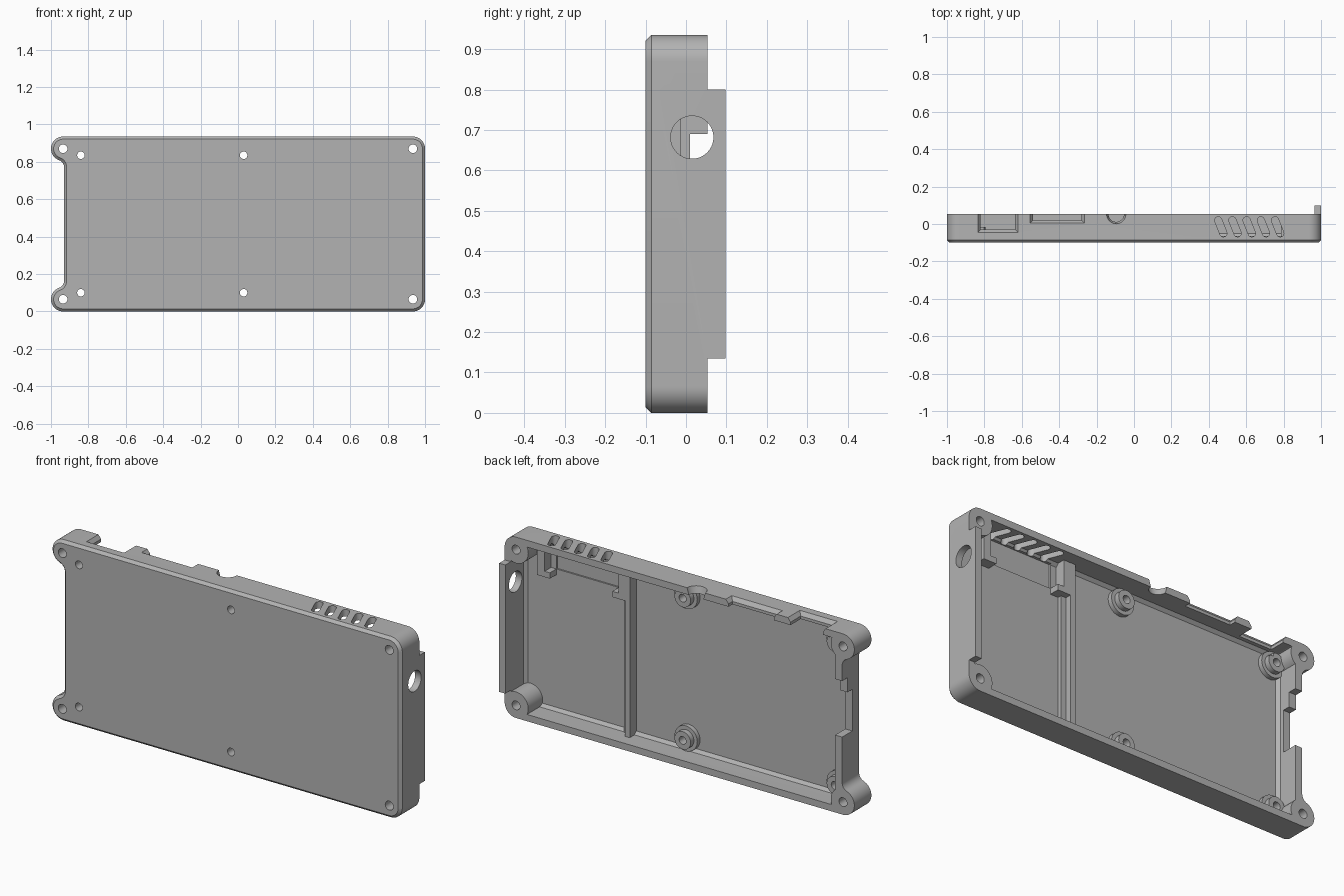
import bpy, bmesh
from math import sin, cos, radians

if "Cube" in bpy.data.objects:
    bpy.data.objects.remove(bpy.data.objects["Cube"])

FRONT, FLOOR, RIM, TAB = -0.1, -0.065, 0.053, 0.098
BACK = 0.2          # cutters reach past the open back
TOP = 0.935

grey = bpy.data.materials.new("plain_grey")
grey.use_nodes = True
grey.diffuse_color = (0.45, 0.45, 0.45, 1)
grey.node_tree.nodes["Principled BSDF"].inputs["Base Color"].default_value = grey.diffuse_color


def arc(cx, cy, r, a0, a1, n=12):
    step = (a1 - a0) / n
    return [(cx + r * cos(radians(a0 + i * step)), cy + r * sin(radians(a0 + i * step)))
            for i in range(n + 1)]


def circle(cx, cy, r, n=40):
    return arc(cx, cy, r, 0, 360, n)[:-1]


def rect(x0, y0, x1, y1):
    return [(x0, y0), (x1, y0), (x1, y1), (x0, y1)]


def loft(name, axis, start, end, a, b=None, chamfer=0):
    """Solid between profile a at start and profile b at end along an axis."""
    b = b or a
    place = {"x": lambda p, d: (d, p[0], p[1]),
             "y": lambda p, d: (p[0], d, p[1]),
             "z": lambda p, d: (p[0], p[1], d)}[axis]
    bm = bmesh.new()
    va = [bm.verts.new(place(p, start)) for p in a]
    vb = [bm.verts.new(place(p, end)) for p in b]
    cap = bm.faces.new(va)
    bm.faces.new(vb[::-1])
    for i in range(len(va)):
        j = (i + 1) % len(va)
        bm.faces.new((va[j], va[i], vb[i], vb[j]))
    bmesh.ops.recalc_face_normals(bm, faces=bm.faces)
    if chamfer:
        bmesh.ops.bevel(bm, geom=list(cap.edges), offset=chamfer, segments=1,
                        profile=0.5, affect='EDGES')
    mesh = bpy.data.meshes.new(name)
    bm.to_mesh(mesh)
    bm.free()
    mesh.materials.append(grey)
    ob = bpy.data.objects.new(name, mesh)
    bpy.context.collection.objects.link(ob)
    return ob


def box(name, x0, x1, y0, y1, z0, z1):
    return loft(name, "y", y0, y1, rect(x0, z0, x1, z1))


def cut(target, cutter):
    mod = target.modifiers.new("cut", 'BOOLEAN')
    mod.operation, mod.solver, mod.object = 'DIFFERENCE', 'EXACT', cutter
    bpy.ops.object.select_all(action='DESELECT')
    bpy.context.view_layer.objects.active = target
    target.select_set(True)
    bpy.ops.object.modifier_apply(modifier=mod.name)
    bpy.data.objects.remove(cutter)


# Outer shell outline: rounded corners, with two ears beside a recessed end
low, high, r = 0.065, 0.87, 0.065
outline = (arc(0.935, low, r, -90, 0) + arc(0.935, high, r, 0, 90)
           + arc(-0.935, high, r, 90, 250.5, 20) + arc(-0.97, 0.771, 0.04, 70.5, 0, 8)
           + arc(-0.97, 0.164, 0.04, 0, -70.5, 8) + arc(-0.935, low, r, 109.5, 270, 20))
shell = loft("case_shell", "y", FRONT, TAB, outline, chamfer=0.014)

# Hollow interior; everything cut out of it stays solid in the shell
c = 0.03
inside = (arc(0.965 - c, 0.035 + c, c, -90, 0, 6) + arc(0.965 - c, 0.9 - c, c, 0, 90, 6)
          + arc(-0.89 + c, 0.9 - c, c, 90, 180, 6) + arc(-0.89 + c, 0.035 + c, c, 180, 270, 6))
cavity = loft("cavity", "y", FLOOR, BACK, inside, chamfer=0.015)

screws = [(x, z) for x in (-0.935, 0.935) for z in (low, high)]
mounts = [(x, z) for x in (-0.84, 0.03) for z in (0.1, 0.835)]
for x, z in screws:                                     # corner bosses
    cut(cavity, loft("boss", "y", FRONT, RIM + 0.01, circle(x, z, 0.07)))
for x, z in mounts:                                     # stepped standoffs
    cut(cavity, loft("standoff_base", "y", FRONT, -0.042, circle(x, z, 0.065)))
    cut(cavity, loft("standoff", "y", FRONT, -0.015, circle(x, z, 0.046)))

# Divider rib with a lower ledge
cut(cavity, box("rib", 0.33, 0.357, FRONT, -0.012, 0, TOP))
cut(cavity, box("rib_ledge", 0.35, 0.385, FRONT, -0.045, 0, TOP))

# L-shaped corner posts under the vents
cut(cavity, box("post", 0.817, 0.86, FRONT, -0.012, 0.735, TOP))
cut(cavity, box("post_foot", 0.787, 0.83, FRONT, -0.012, 0.735, 0.765))
cut(cavity, box("post", 0.35, 0.396, FRONT, -0.0125, 0.735, TOP))
cut(cavity, box("post_foot", 0.39, 0.43, FRONT, -0.0125, 0.735, 0.765))
cut(shell, cavity)

# Lower the rim everywhere but the raised tab on one end
cut(shell, box("rim_cut", -1.2, 0.95, RIM, BACK, -0.2, 1.2))
cut(shell, box("rim_cut", 0.9, 1.2, RIM, BACK, -0.2, 0.135))
cut(shell, box("rim_cut", 0.9, 1.2, RIM, BACK, 0.8, 1.2))

# Shallow pocket between the posts
cut(shell, box("pocket", 0.43, 0.787, -0.073, -0.03, 0.765, 0.89))

# Screw holes
for x, z in screws:
    cut(shell, loft("screw_hole", "y", -0.2, BACK, circle(x, z, 0.023, 24)))
for x, z in mounts:
    cut(shell, loft("mount_hole", "y", -0.2, BACK, circle(x, z, 0.02, 24)))

# Round opening through the tab end
cut(shell, loft("round_port", "x", 0.9, 1.1, circle(0.015, 0.682, 0.053)))

# Flared port notches in the top wall
for x0, x1, y in ((-0.82, -0.635, -0.03), (-0.54, -0.28, 0.02)):
    f = 0.016
    cut(shell, loft("port", "z", 0.86, TOP + 0.02, rect(x0, y, x1, BACK)))
    cut(shell, loft("port_flare", "z", 0.915, TOP + 0.001, rect(x0, y, x1, BACK),
                    rect(x0 - f, y - f, x1 + f, BACK)))
cut(shell, loft("round_notch", "z", 0.88, TOP + 0.001, circle(-0.095, RIM, 0.036),
                circle(-0.095, RIM, 0.052)))

# Stepped notch in the recessed end wall
cut(shell, box("end_notch", -1.1, -0.87, 0.01, BACK, 0.5, 0.69))
cut(shell, box("end_notch_deep", -1.1, -0.87, -0.03, BACK, 0.4, 0.615))

# Slanted vent slots in the top wall
for i in range(5):
    x = 0.45 + 0.076 * i
    slot = arc(x, 0.02, 0.019, 22, 202, 8) + arc(x + 0.028, -0.05, 0.019, 202, 382, 8)
    cut(shell, loft("vent", "z", 0.88, 1, slot))

bpy.context.view_layer.objects.active = shell
shell.select_set(True)
bpy.ops.object.shade_smooth_by_angle(angle=radians(30))
